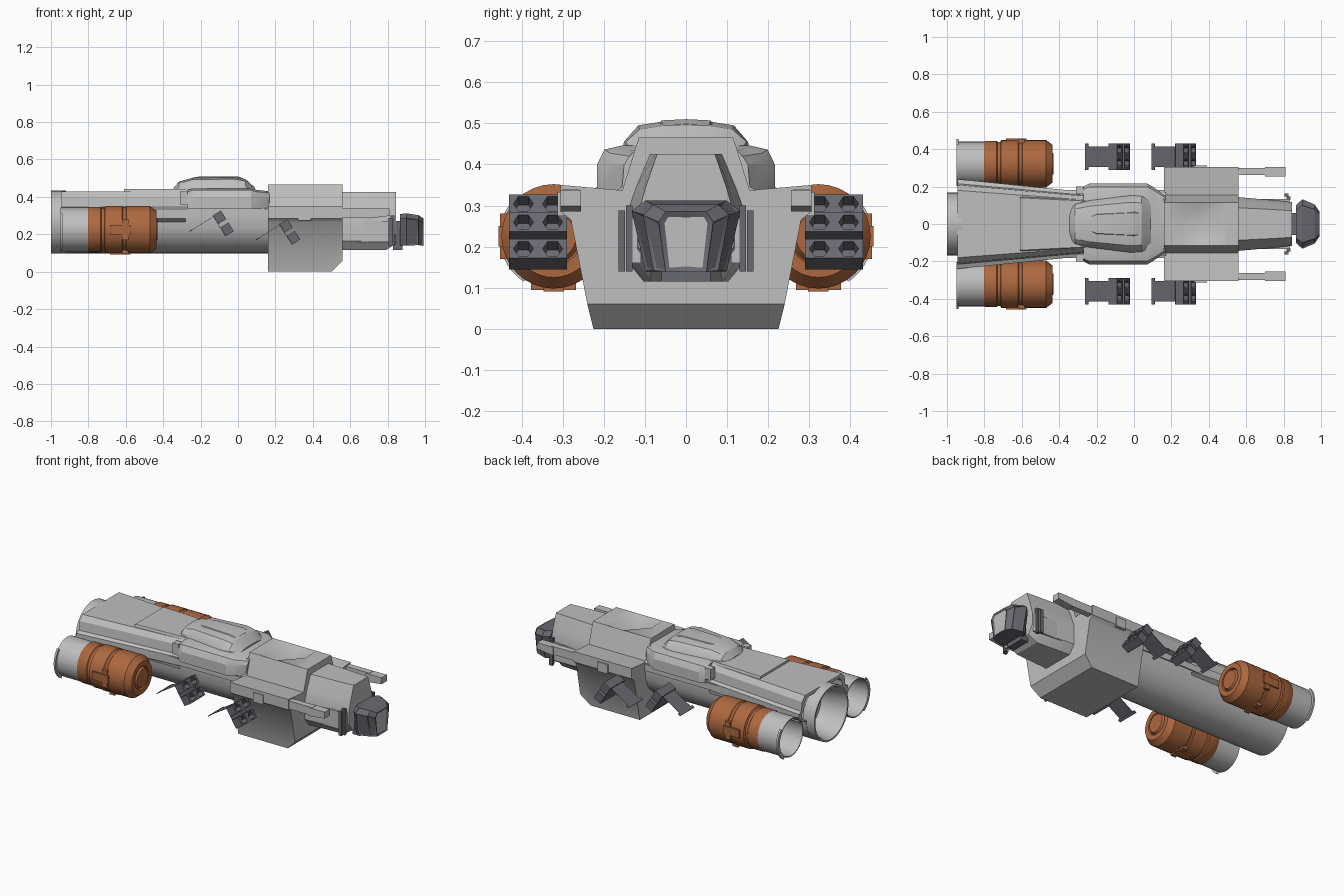
import bpy, bmesh, math
from mathutils import Matrix, Vector

if "Cube" in bpy.data.objects:
    bpy.data.objects.remove(bpy.data.objects["Cube"], do_unlink=True)


def material(name, rgb):
    m = bpy.data.materials.new(name)
    m.use_nodes = True
    m.diffuse_color = (*rgb, 1)
    m.node_tree.nodes["Principled BSDF"].inputs["Base Color"].default_value = (*rgb, 1)
    return m


GREY = material("hull grey", (0.52, 0.52, 0.52))
ORANGE = material("burnt orange", (0.42, 0.14, 0.05))
SLATE = material("dark slate", (0.14, 0.14, 0.165))


def finish(name, bm, mat, angle=30, matrix=None):
    bmesh.ops.recalc_face_normals(bm, faces=bm.faces)
    me = bpy.data.meshes.new(name)
    bm.to_mesh(me)
    bm.free()
    me.materials.append(mat)
    ob = bpy.data.objects.new(name, me)
    bpy.context.collection.objects.link(ob)
    if matrix:
        ob.matrix_world = matrix
    bpy.ops.object.select_all(action="DESELECT")
    ob.select_set(True)
    bpy.context.view_layer.objects.active = ob
    bpy.ops.object.shade_smooth_by_angle(angle=math.radians(angle))
    return ob


def skin(name, rings, mat, angle, matrix=None):
    """Bridge rings of points and cap both ends."""
    bm = bmesh.new()
    rings = [[bm.verts.new(p) for p in ring] for ring in rings]
    for a, b in zip(rings, rings[1:]):
        for i in range(len(a)):
            j = (i + 1) % len(a)
            bm.faces.new((a[i], a[j], b[j], b[i]))
    bm.faces.new(rings[0])
    bm.faces.new(rings[-1])
    return finish(name, bm, mat, angle, matrix)


def loft(name, sections, mat, angle=25):
    """Skin mirrored half profiles (top centre to bottom centre) along x."""
    rings = []
    for x, half in sections:
        pts = half + [(-y, z) for y, z in reversed(half) if y > 0]
        rings.append([(x, y, z) for y, z in pts])
    return skin(name, rings, mat, angle)


def lathe(name, profile, mat, matrix, sides=32, arc=None):
    """Revolve (x, radius) points about the x axis."""
    bm = bmesh.new()
    vs = [bm.verts.new((x, r, 0)) for x, r in profile]
    es = [bm.edges.new(e) for e in zip(vs, vs[1:])]
    start = Matrix.Rotation(-(arc or 0) / 2, 3, "X")
    bmesh.ops.rotate(bm, verts=vs, matrix=start, cent=(0, 0, 0))
    bmesh.ops.spin(bm, geom=vs + es, axis=(1, 0, 0), cent=(0, 0, 0),
                   angle=arc or math.tau, steps=sides)
    bmesh.ops.remove_doubles(bm, verts=bm.verts, dist=0.0001)
    return finish(name, bm, mat, 35, matrix)


def box(name, lo, hi, mat, matrix=None, end=1.0):
    """Box between two corners; end scales the height of its +x face."""
    bm = bmesh.new()
    bmesh.ops.create_cube(bm, size=1)
    lo, hi = Vector(lo), Vector(hi)
    for v in bm.verts:
        front, low = v.co.x > 0, v.co.z < 0
        v.co = (lo + hi) / 2 + v.co * (hi - lo)
        if front and low:
            v.co.z = hi.z - (hi.z - lo.z) * end
    return finish(name, bm, mat, 20, matrix)


def side_box(name, x, y, z, mat, **kw):
    for s, tag in ((1, "left"), (-1, "right")):
        ys = sorted((s * y[0], s * y[1]))
        box(f"{name}_{tag}", (x[0], ys[0], z[0]), (x[1], ys[1], z[1]), mat, **kw)


# Main hull with a flat top, side ledges, a rounded belly and a recessed tail
def hull(w, k=1.0):
    top = [(0, .43), (.75 * w, .43), (.87 * w, .40), (.9 * w, .345), (w, .335), (w, .285)]
    belly = [(.17 * math.cos(a), .265 - .168 * math.sin(a))
             for a in [math.pi / 2 * i / 8 for i in range(9)]]
    belly[-1] = (0, belly[-1][1])
    return [(y * k, .265 + (z - .265) * k) for y, z in top + belly]


loft("main_hull", [(-.84, hull(.24, .85)), (-.945, hull(.24, .88)), (-.945, hull(.24)),
                   (-.28, hull(.173)), (.17, hull(.173))], GREY)
loft("top_panel", [(x, [(0, .443), (w, .443), (w + .01, .42), (0, .42)])
                   for x, w in ((-.61, .14), (-.2, .12))], GREY)
lathe("main_nozzle", [(-.83, 0), (-.83, .125), (-.985, .15), (-1, .158), (-1, .168),
                      (-.92, .168)], GREY, Matrix.Translation((0, 0, .265)), 40)
side_box("hull_pipe", (-.4, .16), (.165, .181), (.29, .33), GREY)
side_box("roof_tab", (-.31, -.27), (.16, .2), (.36, .43), GREY)


# Dorsal housing: sloped base and faceted upper bulge
def base(w, top):
    return [(0, top), (.72 * w, top), (.92 * w, top - .01), (w, .4), (w, .335), (0, .335)]


loft("housing_base", [(-.27, base(.2, .437)), (-.24, base(.216, .446)),
                      (.07, base(.216, .446)), (.1, base(.2, .437)), (.17, base(.15, .43))], GREY)


def bulge(w, top):
    return [(0, top), (.5 * w, top - .001), (w, top - .01),
            (1.3 * w, min(.455, top - .02)), (1.4 * w, .4), (0, .4)]


loft("housing_bulge", [(-.345, bulge(.06, .447)), (-.315, bulge(.08, .482)),
                       (-.24, bulge(.095, .503)), (-.02, bulge(.116, .505)),
                       (.04, bulge(.113, .495)), (.09, bulge(.1, .45))], GREY, 32)
loft("housing_cap", [(x, [(0, z), (w, z - .003), (w + .012, .485), (0, .485)])
                     for x, w, z in ((-.24, .035, .503), (-.2, .05, .51),
                                     (0, .06, .51), (.03, .055, .498))], GREY)


# Forward block with wide shoulders and a dished roof
def block(mid=.465, low=0.0, w=.225):
    return [(0, mid), (.115, .465), (.155, .337), (.305, .35), (.305, .285),
            (.28, .265), (w, low), (0, low)]


loft("forward_block", [(.16, block()), (.24, block()), (.35, block(.385)), (.46, block()),
                       (.5, block()), (.56, block(low=.06, w=.24))], GREY, 42)
side_box("shoulder_socket", (.32, .39), (.28, .312), (.275, .333), GREY)
side_box("prong", (.55, .72), (.262, .3), (.29, .34), GREY)
side_box("prong_tip", (.7, .81), (.255, .305), (.285, .338), GREY, end=.75)


# Tapered neck behind the cockpit
def neck(k, low):
    return [(0, .425), (.085 * k, .425), (.12 * k, .34), (.14 * k, .28),
            (.14 * k, low + .05), (.1 * k, low), (0, low)]


loft("neck", [(.55, neck(1.03, .115)), (.79, neck(.88, .115)), (.845, neck(.83, .15))], GREY)
side_box("cheek_bracket", (.55, .835), (.11, .133), (.16, .27), GREY)
for i in range(2):
    y = .13 + .018 * i
    side_box(f"cheek_louver_{i + 1}", (.815 - .01 * i, .837 - .01 * i), (y, y + .016),
             (.14, .3 - .012 * i), SLATE)
box("cockpit_collar", (.83, -.06, .115), (.88, .06, .27), SLATE)

# Cockpit with framed windows set into the nose faces
cab = loft("cockpit", [(x, [(0, t), (.75 * w, t), (w, t - .025), (.75 * w, b), (0, b)])
                       for x, w, t, b in ((.865, .1, .308, .14), (.9, .132, .312, .14),
                                          (.965, .105, .302, .142), (.992, .066, .285, .138))],
           SLATE, 15)
cab.data.materials.append(GREY)
bm = bmesh.new()
bm.from_mesh(cab.data)
nose = [f for f in bm.faces if f.normal.x > .95]
bmesh.ops.inset_region(bm, faces=nose, thickness=.014, depth=-.006)
for f in nose:
    f.material_index = 1
panes = [f for f in bm.faces if abs(f.normal.y) > .45 and f.calc_center_median().x > .9
         and f.calc_area() > .002]
bmesh.ops.inset_individual(bm, faces=panes, thickness=.009, depth=-.005)
bm.to_mesh(cab.data)
bm.free()

# Side engines with hollow nozzles, clamped on the outside and underneath
for s, tag in ((1, "left"), (-1, "right")):
    place = Matrix.Translation((0, s * .322, .225))
    lathe(f"engine_body_{tag}",
          [(-.805, 0), (-.805, .115), (-.795, .122), (-.735, .122), (-.73, .117), (-.715, .117),
           (-.71, .127), (-.62, .127), (-.615, .123), (-.6, .123), (-.595, .127),
           (-.47, .127), (-.435, .1), (-.435, .07), (-.445, .065), (-.43, .055), (-.43, 0)],
          ORANGE, place)
    lathe(f"engine_nozzle_{tag}", [(-.81, 0), (-.81, .108), (-.95, .112), (-.95, .118),
                                   (-.8, .118)], GREY, place)
    lathe(f"nozzle_guard_{tag}", [(-.95, .118), (-.95, .132), (-.938, .132), (-.938, .118),
                                  (-.95, .118)], GREY,
          place @ Matrix.Rotation(math.radians(-8 if s > 0 else 188), 4, "X"), 16, 1.7)
    for part, turn in (("outer", 0 if s > 0 else 180), ("lower", 270)):
        pose = place @ Matrix.Rotation(math.radians(turn), 4, "X")
        box(f"{part}_clamp_{tag}", (-.685, .11, -.025), (-.575, .134, .025), ORANGE, pose)
        box(f"{part}_strap_{tag}", (-.62, .11, -.055), (-.585, .13, .055), ORANGE, pose)


# Tilted rocket pods: four square cells with hexagonal bores on a bent bracket
def bored_cell(name, mat, matrix):
    turns = [math.tau * i / 24 for i in range(24)]

    def square(u):
        k = [max(abs(math.cos(a)), abs(math.sin(a))) for a in turns]
        return [(u, .0355 * math.cos(a) / m, .027 * math.sin(a) / m) for a, m in zip(turns, k)]

    def hexagon(u):
        r = [.021 / math.cos(a % (math.pi / 3) - math.pi / 6) for a in turns]
        return [(u, q * math.cos(a), q * math.sin(a)) for a, q in zip(turns, r)]

    skin(name, [square(-.025), square(.025), hexagon(.025), hexagon(-.015)], mat, 20, matrix)


for s, tag in ((1, "left"), (-1, "right")):
    for px, pz, row in ((-.078, .259, "rear"), (.277, .214, "front")):
        pose = (Matrix.Translation((px, s * .36, pz))
                @ Matrix.Rotation(math.radians(-32), 4, "Y"))
        name = f"{row}_pod_{tag}"
        for n, (dy, dz) in enumerate([(a, b) for a in (-.0355, .0355) for b in (-.038, .038)]):
            bored_cell(f"{name}_cell_{n + 1}", SLATE, pose @ Matrix.Translation((0, dy, dz)))
        box(f"{name}_face", (-.028, -.07, -.065), (-.026, .07, .065), SLATE, pose)
        box(f"{name}_bracket", (-.17, -.055, .058), (-.026, .055, .06), SLATE, pose)
        box(f"{name}_foot", (-.178, -.07, .057), (-.16, .07, .061), SLATE, pose)
